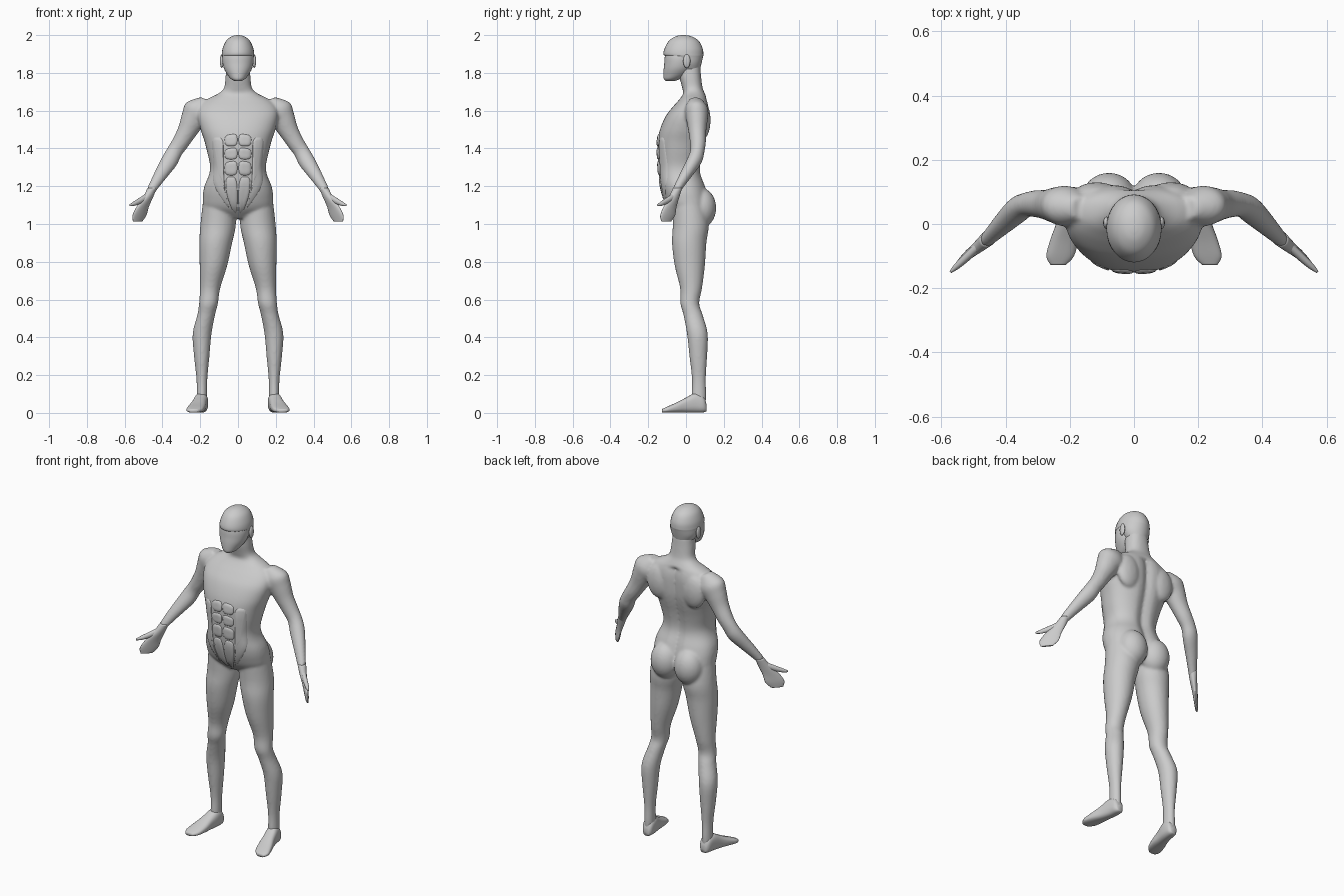
import bpy, bmesh, math
from mathutils import Vector, Matrix
from mathutils.bvhtree import BVHTree

X, Y, Z = Vector((1, 0, 0)), Vector((0, 1, 0)), Vector((0, 0, 1))


def catmull(a, b, c, d, t):
    return [0.5 * (2 * q + (r - p) * t + (2 * p - 5 * q + 4 * r - s) * t * t
            + (3 * q - p - 3 * r + s) * t ** 3) for p, q, r, s in zip(a, b, c, d)]


def loft(bm, rings, u=X, v=Y, power=2.0, sides=32, steps=4):
    """Closed tube through rings (x, y, z, half width along u, half width along v)."""
    path, n = [], len(rings)
    for i in range(n - 1):
        four = [rings[max(0, min(n - 1, i + k))] for k in (-1, 0, 1, 2)]
        path += [catmull(*four, s / steps) for s in range(steps)]
    path.append(rings[-1])
    loops = []
    for x, y, z, a, b in path:
        loop = []
        for k in range(sides):
            t = 2 * math.pi * k / sides
            c, s = math.cos(t), math.sin(t)
            pu = math.copysign(abs(c) ** (2 / power), c) * a
            pv = math.copysign(abs(s) ** (2 / power), s) * b
            loop.append(bm.verts.new(Vector((x, y, z)) + u * pu + v * pv))
        loops.append(loop)
    for p, q in zip(loops, loops[1:]):
        for k in range(sides):
            j = (k + 1) % sides
            bm.faces.new((p[k], p[j], q[j], q[k]))
    bm.faces.new(loops[0])
    bm.faces.new(loops[-1])


def blob(bm, centre, radii):
    m = Matrix.Translation(centre) @ Matrix.Diagonal((*radii, 1))
    bmesh.ops.create_uvsphere(bm, u_segments=24, v_segments=16, radius=1, matrix=m)


def slices(rows):
    """(z, front y, back y, half width) to loft rings."""
    return [(0, (f + b) / 2, z, w, (b - f) / 2) for z, f, b, w in rows]


def finish(bm, name, mirror=True):
    bmesh.ops.recalc_face_normals(bm, faces=bm.faces)
    for f in bm.faces:
        f.smooth = True
    me = bpy.data.meshes.new(name)
    bm.to_mesh(me)
    ob = bpy.data.objects.new(name, me)
    bpy.context.collection.objects.link(ob)
    if mirror:
        ob.modifiers.new("Mirror", "MIRROR").use_mirror_merge = False
    return ob


# Torso with neck and spine groove
body = bmesh.new()
loft(body, slices([
    (1.84, -.04, .075, .06), (1.78, -.035, .08, .066), (1.72, -.02, .088, .074),
    (1.69, -.015, .10, .105), (1.66, -.035, .112, .165), (1.62, -.07, .122, .205),
    (1.57, -.108, .124, .213), (1.50, -.138, .12, .198), (1.44, -.15, .108, .178),
    (1.38, -.15, .092, .163), (1.31, -.147, .08, .148), (1.26, -.143, .083, .154),
    (1.20, -.134, .105, .178), (1.14, -.118, .122, .186), (1.08, -.09, .125, .175),
    (1.03, -.04, .09, .08)]), power=2.3, sides=48)
for v in body.verts:
    if v.co.y > .04 and v.co.z < 1.66:
        v.co.y -= .02 * math.exp(-(v.co.x / .03) ** 2)
surface = BVHTree.FromBMesh(body)

# Buttock and shoulder blade masses
blob(body, (.078, .08, 1.085), (.085, .08, .105))
blob(body, (.115, .09, 1.55), (.075, .04, .10))

# Leg
loft(body, [
    (.10, .01, 1.14, .083, .085), (.105, .025, 1.0, .094, .095),
    (.118, .017, .90, .087, .091), (.13, .02, .78, .073, .08),
    (.148, .027, .66, .054, .058), (.156, .02, .58, .050, .050),
    (.168, .037, .52, .047, .051), (.19, .06, .42, .050, .055),
    (.192, .065, .30, .041, .047), (.191, .068, .18, .029, .037),
    (.191, .068, .09, .028, .039), (.192, .066, .03, .028, .036)])

# Arm
loft(body, [
    (.165, .05, 1.655, .035, .035), (.205, .055, 1.605, .078, .062),
    (.238, .058, 1.555, .066, .057), (.27, .06, 1.49, .052, .047),
    (.305, .063, 1.43, .045, .042), (.335, .06, 1.385, .042, .038),
    (.365, .042, 1.33, .044, .042), (.41, .0, 1.26, .035, .035),
    (.45, -.04, 1.195, .026, .026), (.46, -.05, 1.175, .024, .024)],
    u=Vector((.87, 0, .5)))

# Blend torso and limbs into one skin
skin = finish(body, "body")
remesh = skin.modifiers.new("Blend", "REMESH")
remesh.mode = "VOXEL"
remesh.voxel_size = .008
remesh.use_smooth_shade = True
soft = skin.modifiers.new("Soften", "SMOOTH")
soft.factor, soft.iterations = .5, 6

# Feet
bm = bmesh.new()
loft(bm, [(.19, .108, .028, .018, .020), (.191, .092, .045, .031, .042),
          (.195, .05, .053, .036, .052), (.205, .0, .041, .038, .040),
          (.217, -.05, .028, .044, .027), (.230, -.10, .017, .043, .016),
          (.236, -.127, .011, .024, .009)], u=X, v=Z, power=2.6)
finish(bm, "foot")

# Mitten hands with thumb
bm = bmesh.new()
blade, thin = Vector((.68, -.73, 0)), Vector((.73, .68, 0))
loft(bm, [(.455, -.045, 1.19, .025, .024), (.475, -.062, 1.145, .033, .020),
          (.505, -.085, 1.09, .046, .014), (.522, -.097, 1.045, .053, .011),
          (.532, -.105, 1.012, .034, .007)], u=blade, v=thin)
loft(bm, [(.48, -.065, 1.145, .014, .020), (.515, -.098, 1.125, .013, .017),
          (.55, -.13, 1.108, .010, .012), (.572, -.15, 1.10, .004, .005)],
     u=thin, v=Z)
finish(bm, "hand")

# Head: cranium overhanging a tapering face
bm = bmesh.new()
loft(bm, slices([
    (2.0, -.025, -.005, .008), (1.993, -.055, .03, .034), (1.97, -.09, .067, .063),
    (1.93, -.113, .088, .081), (1.897, -.119, .092, .086), (1.885, -.10, .09, .084),
    (1.85, -.06, .082, .077), (1.81, -.03, .072, .055)]))
finish(bm, "cranium", False)
bm = bmesh.new()
loft(bm, slices([
    (1.91, -.108, .05, .078), (1.88, -.113, .05, .083), (1.85, -.115, .045, .081),
    (1.82, -.118, .035, .073), (1.79, -.119, .01, .056), (1.768, -.117, -.03, .038),
    (1.757, -.108, -.06, .018)]))
finish(bm, "face", False)
bm = bmesh.new()
blob(bm, (.086, .004, 1.862), (.010, .019, .036))
finish(bm, "ear")


def pad(bm, outline):
    """Raised muscle plate: x,z outline, corners rounded, laid on the torso front."""
    pts = [Vector(p) for p in outline]
    for _ in range(3):
        pts = [p.lerp(q, t) for p, q in zip(pts, pts[1:] + pts[:1]) for t in (.2, .8)]
    mid = sum(pts, Vector((0, 0))) / len(pts)
    loops = []
    for s, lift in ((1, -.006), (.97, .001), (.88, .004), (.6, .006), (.3, .006)):
        loop = []
        for p in pts:
            q = mid + (p - mid) * s
            hit = surface.ray_cast(Vector((q.x, -1, q.y)), Y)[0]
            y = hit.y if hit else 0
            loop.append(bm.verts.new((q.x, y - lift, q.y)))
        loops.append(loop)
    n = len(pts)
    for a, b in zip(loops, loops[1:]):
        for k in range(n):
            j = (k + 1) % n
            bm.faces.new((a[k], a[j], b[j], b[k]))
    bm.faces.new(loops[-1])


# Abdominal plates
bm = bmesh.new()
for top, bottom in ((1.48, 1.412), (1.407, 1.342), (1.337, 1.257)):
    pad(bm, [(.003, bottom), (.07, bottom), (.072, top - .01), (.003, top)])
pad(bm, [(.003, 1.252), (.068, 1.252), (.06, 1.15), (.03, 1.07), (.003, 1.045)])
finish(bm, "abdominal_plates")

# Side waist plates
bm = bmesh.new()
pad(bm, [(.078, 1.46), (.135, 1.465), (.135, 1.39), (.128, 1.30), (.135, 1.22),
         (.10, 1.15), (.04, 1.065), (.066, 1.15), (.074, 1.25), (.077, 1.36)])
finish(bm, "waist_plate")
